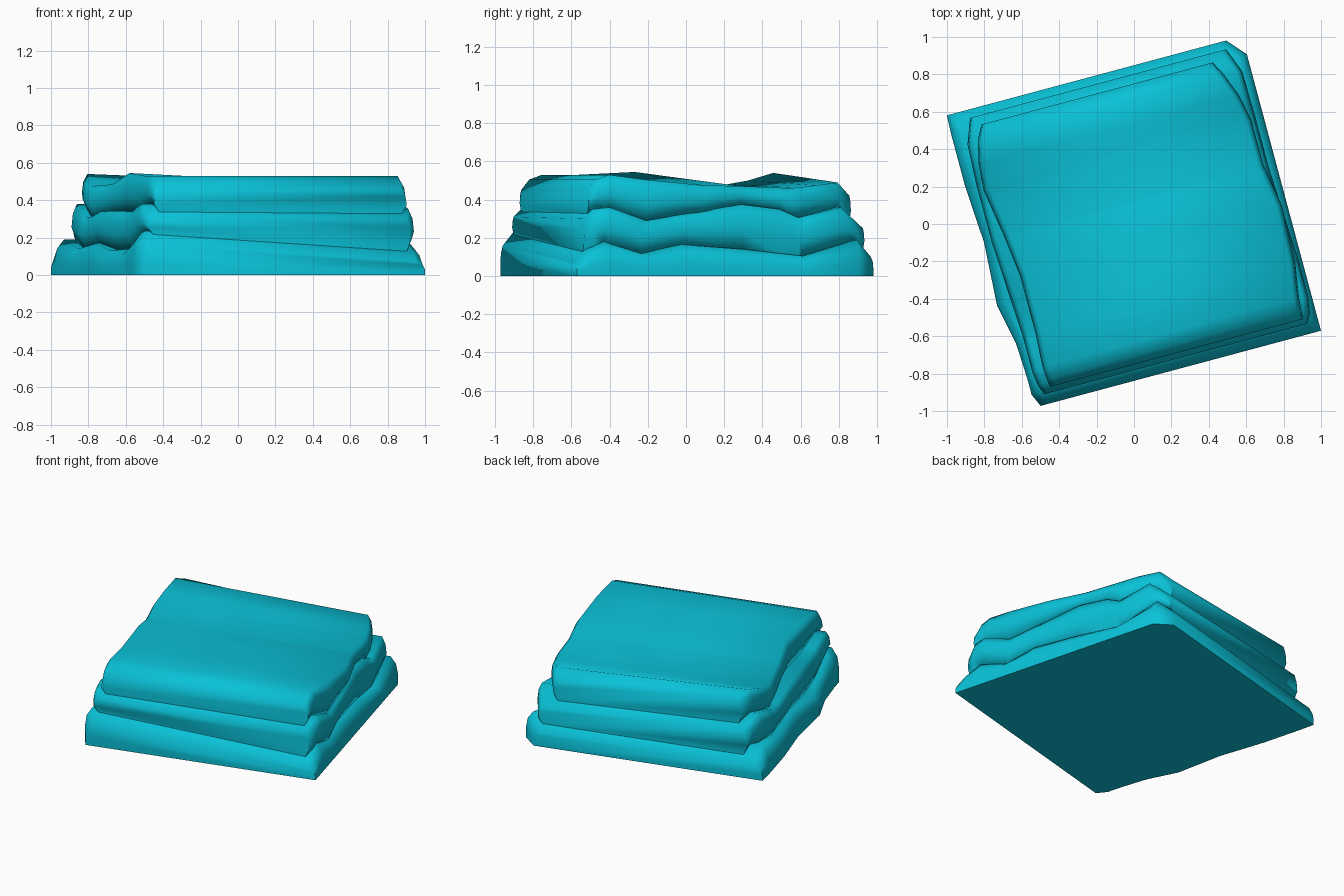
import bpy, bmesh, math
from mathutils import Matrix

if "Cube" in bpy.data.objects:
    bpy.data.objects.remove(bpy.data.objects["Cube"])

mat = bpy.data.materials.new("turquoise cloth")
mat.diffuse_color = (0.003, 0.54, 0.69, 1)
mat.use_nodes = True
mat.node_tree.nodes["Principled BSDF"].inputs["Base Color"].default_value = mat.diffuse_color
TURN = Matrix.Rotation(math.radians(15), 4, 'Z')


def interp(pts, v):
    """Piecewise linear curve through (v, value) pairs."""
    if v <= pts[0][0]:
        return pts[0][1]
    for (a, p), (b, q) in zip(pts, pts[1:]):
        if v <= b:
            return p + (q - p) * (v - a) / (b - a)
    return pts[-1][1]


def tops(rows, i):
    return [(r[0], r[i]) for r in rows]


def folded_layer(name, rows, below=None, tuck=0.03):
    """Loft sections from front to back. Row: v, left u, right u, left top, right top."""
    vs = {r[0] for r in rows}
    lo, hi = min(vs), max(vs)
    if below:
        for r in below:
            if lo + 0.05 < r[0] < hi - 0.05 and all(abs(r[0] - v) > 0.02 for v in vs):
                vs.add(r[0])
    bm = bmesh.new()
    rings = []
    for v in sorted(vs):
        uL, uR, tL, tR = (interp(tops(rows, i), v) for i in (1, 2, 3, 4))
        bL = bR = k = 0
        if below:
            k = tuck
            bL = interp(tops(below, 3), v) - 0.004
            bR = interp(tops(below, 4), v) - 0.004

        def z(b, t, f):
            return b + (t - b) * f
        sec = [(uL + k, bL), (uL, z(bL, tL, .4)), (uL + tuck * .25, z(bL, tL, .75)),
               (uL + tuck, tL), (uR - tuck, tR), (uR - tuck * .25, z(bR, tR, .75)),
               (uR, z(bR, tR, .4)), (uR - k, bR)]
        rings.append([bm.verts.new((u, v, h)) for u, h in sec])
    for a, b in zip(rings, rings[1:]):
        for i in range(8):
            j = (i + 1) % 8
            bm.faces.new((a[i], a[j], b[j], b[i]))
    bm.faces.new(rings[0])
    bm.faces.new(rings[-1])
    bmesh.ops.recalc_face_normals(bm, faces=bm.faces)
    bm.transform(TURN)
    me = bpy.data.meshes.new(name)
    bm.to_mesh(me)
    bm.free()
    me.materials.append(mat)
    ob = bpy.data.objects.new(name, me)
    bpy.context.collection.objects.link(ob)
    bpy.context.view_layer.objects.active = ob
    ob.select_set(True)
    bpy.ops.object.shade_smooth_by_angle(angle=math.radians(70))
    ob.select_set(False)


# bottom fold, resting flat on the floor
bottom = [
    (-.81, -.734, .818, .16, .07), (-.74, -.765, .818, .235, .14),
    (-.65, -.765, .818, .22, .18), (-.45, -.775, .818, .14, .12),
    (-.23, -.82, .818, .13, .165), (.11, -.80, .818, .17, .14),
    (.43, -.82, .818, .14, .105), (.72, -.82, .818, .19, .19),
    (.82, -.816, .73, .10, .10)]
# middle fold
middle = [
    (-.755, -.70, .76, .31, .30), (-.70, -.72, .786, .36, .35),
    (-.62, -.73, .80, .38, .36), (-.42, -.73, .80, .34, .29),
    (.10, -.76, .775, .34, .375), (.31, -.76, .775, .31, .35),
    (.41, -.76, .775, .31, .305), (.64, -.75, .77, .38, .36),
    (.775, -.70, .717, .31, .25)]
# top fold
top = [
    (-.725, -.66, .74, .45, .45), (-.68, -.665, .745, .505, .505),
    (-.61, -.67, .75, .53, .53), (-.42, -.66, .78, .53, .505),
    (-.11, -.66, .79, .545, .475), (.13, -.69, .75, .485, .47),
    (.38, -.73, .75, .475, .46), (.52, -.72, .72, .50, .475),
    (.65, -.69, .67, .54, .49), (.725, -.65, .63, .51, .42)]

folded_layer("bottom_folded_cloth", bottom, None, 0.05)
folded_layer("middle_folded_cloth", middle, bottom)
folded_layer("top_folded_cloth", top, middle)
